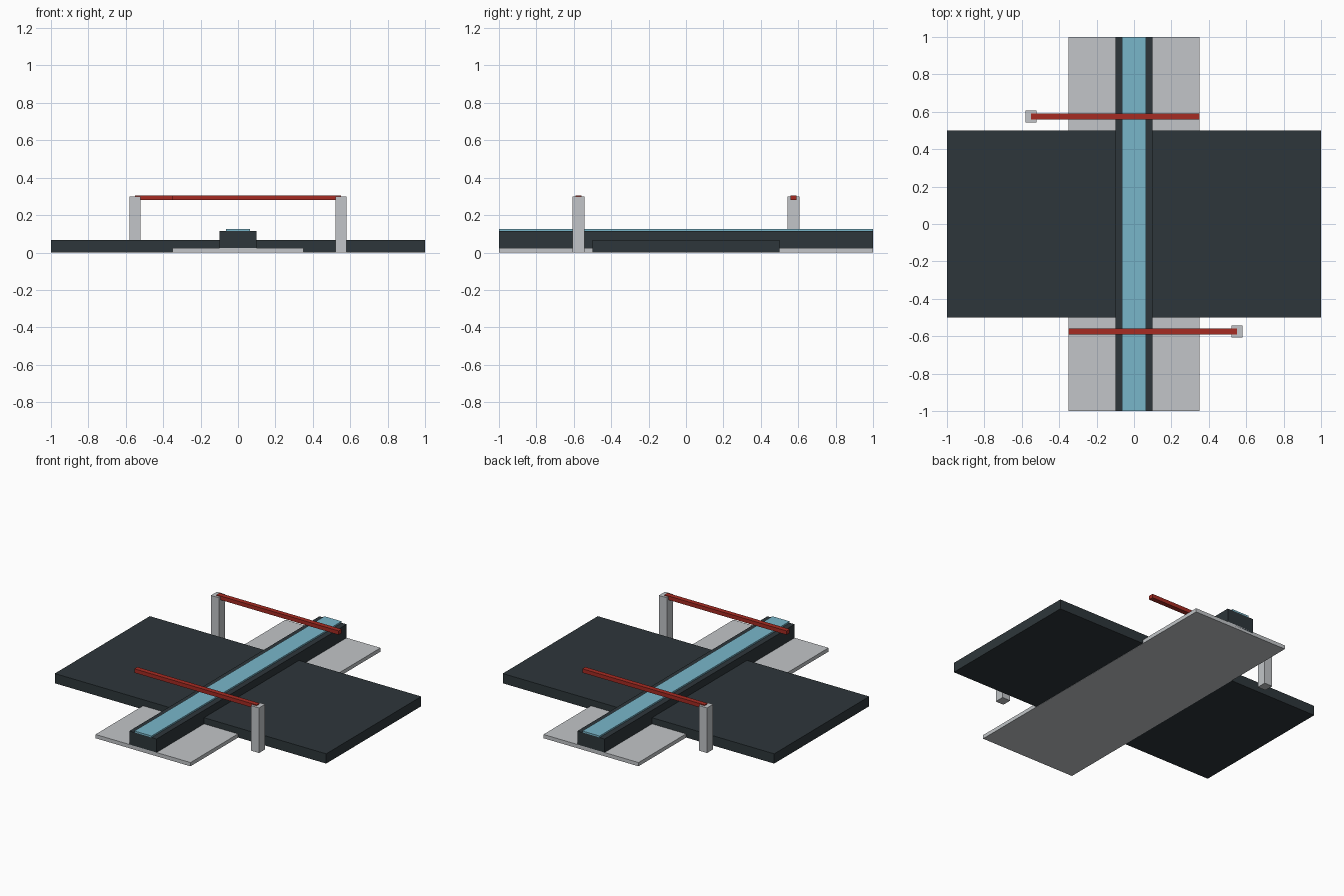
import bpy

cube = bpy.data.objects.get("Cube")
if cube:
    bpy.data.objects.remove(cube, do_unlink=True)


def material(name, rgb):
    mat = bpy.data.materials.new(name)
    mat.use_nodes = True
    mat.diffuse_color = (*rgb, 1)
    mat.node_tree.nodes["Principled BSDF"].inputs["Base Color"].default_value = (*rgb, 1)
    return mat


dark = material("dark slate", (0.027, 0.037, 0.043))
grey = material("light grey", (0.54, 0.56, 0.58))
blue = material("water blue", (0.19, 0.47, 0.59))
red = material("barrier red", (0.38, 0.024, 0.016))


def box(name, low, high, mat):
    """Flat-sided block spanning two opposite corners."""
    center = [(a + b) / 2 for a, b in zip(low, high)]
    bpy.ops.mesh.primitive_cube_add(size=1, location=center)
    obj = bpy.context.object
    obj.name = name
    obj.scale = [b - a for a, b in zip(low, high)]
    bpy.ops.object.transform_apply(location=False, rotation=False, scale=True)
    obj.data.materials.append(mat)
    return obj


# Crossing slabs
box("ground_slab", (-0.35, -1, 0), (0.35, 1, 0.025), grey)
box("road_deck", (-1, -0.5, 0.001), (1, 0.5, 0.066), dark)

# Raised channel with its coloured strip
box("channel_bed", (-0.1, -1, 0.015), (0.1, 1, 0.115), dark)
box("channel_strip", (-0.063, -1, 0.115), (0.063, 1, 0.125), blue)

# Barriers, the back one turned half way round from the front one
for name, side in (("front", 1), ("back", -1)):
    def turned(part, x0, x1, half, z0, z1, mat):
        xs = sorted((x0 * side, x1 * side))
        y = -0.575 * side
        box(f"{name}_{part}", (xs[0], y - half, z0), (xs[1], y + half, z1), mat)

    turned("post", 0.52, 0.58, 0.032, 0, 0.3, grey)
    turned("barrier_arm", -0.35, 0.55, 0.016, 0.28, 0.306, red)
